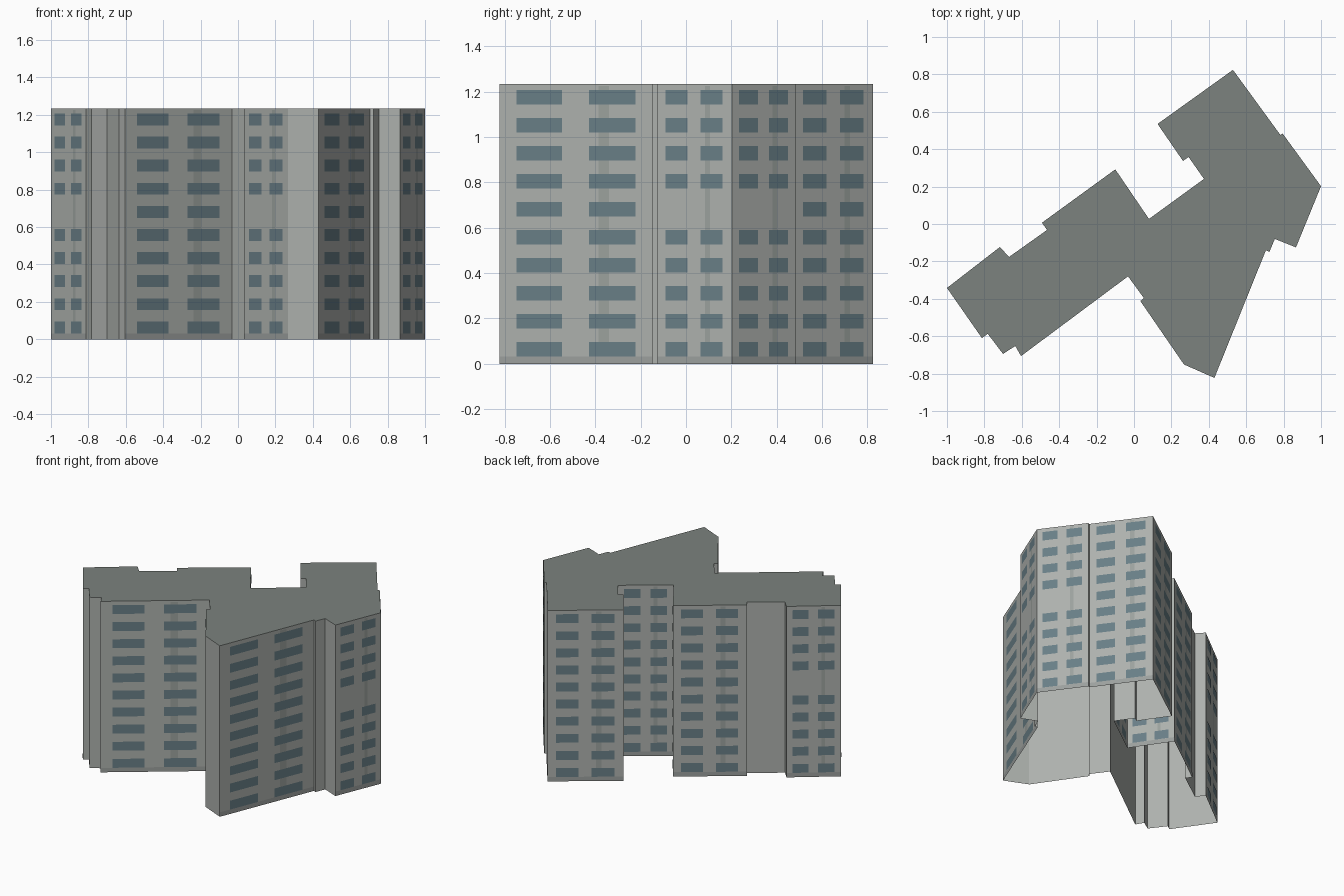
import bpy, bmesh
from mathutils import Vector

if "Cube" in bpy.data.objects:
    bpy.data.objects.remove(bpy.data.objects["Cube"])

HEIGHT, FLOORS = 1.235, 10
PITCH = HEIGHT / FLOORS

# Footprint corners, counter-clockwise. Third value describes the wall that starts here:
# 0 = blank, 1 = windows on every floor, 2 = windows except on the sixth floor
FOOTPRINT = [
    (-1.0, -.342, 2), (-.813, -.61, 0), (-.782, -.587, 0), (-.70, -.695, 0),
    (-.635, -.652, 0), (-.604, -.706, 1), (-.032, -.28, 0), (.053, -.396, 0),
    (.034, -.412, 2), (.267, -.751, 0), (.43, -.823, 1), (.705, -.141, 0),
    (.724, -.149, 0), (.753, -.08, 0), (.866, -.125, 2), (1.0, .202, 2),
    (.795, .483, 0), (.782, .477, 1), (.529, .824, 1), (.126, .535, 0),
    (.262, .337, 0), (.292, .358, 0), (.374, .241, 1), (.08, .027, 2),
    (-.1, .292, 1), (-.492, .007, 0), (-.465, -.032, 0), (-.668, -.176, 0),
    (-.717, -.123, 2),
]


def material(name, r, g, b):
    m = bpy.data.materials.new(name)
    m.diffuse_color = (r, g, b, 1)
    m.use_nodes = True
    m.node_tree.nodes["Principled BSDF"].inputs["Base Color"].default_value = m.diffuse_color
    return m


def make_object(name, polygons, mat):
    bm = bmesh.new()
    for poly in polygons:
        bm.faces.new([bm.verts.new(p) for p in poly])
    bmesh.ops.remove_doubles(bm, verts=bm.verts, dist=1e-5)
    mesh = bpy.data.meshes.new(name)
    bm.to_mesh(mesh)
    bm.free()
    mesh.materials.append(mat)
    obj = bpy.data.objects.new(name, mesh)
    bpy.context.collection.objects.link(obj)
    return obj


def panel(a, b, u0, u1, z0, z1, offset=0.0):
    """Upright rectangle on the wall from a to b, between fractions u0 and u1."""
    d = b - a
    shift = Vector((d.y, -d.x, 0)).normalized() * offset
    p, q = a + d * u0 + shift, a + d * u1 + shift
    return [p + Vector((0, 0, z0)), q + Vector((0, 0, z0)),
            q + Vector((0, 0, z1)), p + Vector((0, 0, z1))]


walls, plinths, strips, windows = [], [], [], []
for i, (x, y, kind) in enumerate(FOOTPRINT):
    nx, ny, _ = FOOTPRINT[(i + 1) % len(FOOTPRINT)]
    a, b = Vector((x, y, 0)), Vector((nx, ny, 0))
    walls.append(panel(a, b, 0, 1, 0, HEIGHT))
    if not kind:
        continue
    plinths.append(panel(a, b, 0, 1, 0, .032, .001))
    strips.append(panel(a, b, .64, .71, .032, HEIGHT - .01, .001))
    for floor in range(FLOORS):
        if kind == 2 and floor == 5:
            continue
        z = floor * PITCH + .032
        for u0, u1 in ((.11, .405), (.58, .88)):
            windows.append(panel(a, b, u0, u1, z, z + .064, .002))

# Outer walls, open underneath
make_object("walls", walls, material("wall_grey", .42, .44, .42))
# Flat roof
make_object("roof", [[(x, y, HEIGHT) for x, y, _ in FOOTPRINT]],
            material("roof_grey", .2, .225, .21))
# Facade details
make_object("plinth_bands", plinths, material("plinth_grey", .33, .35, .34))
make_object("drain_strips", strips, material("strip_grey", .33, .36, .34))
make_object("windows", windows, material("glass_blue_grey", .14, .21, .24))
